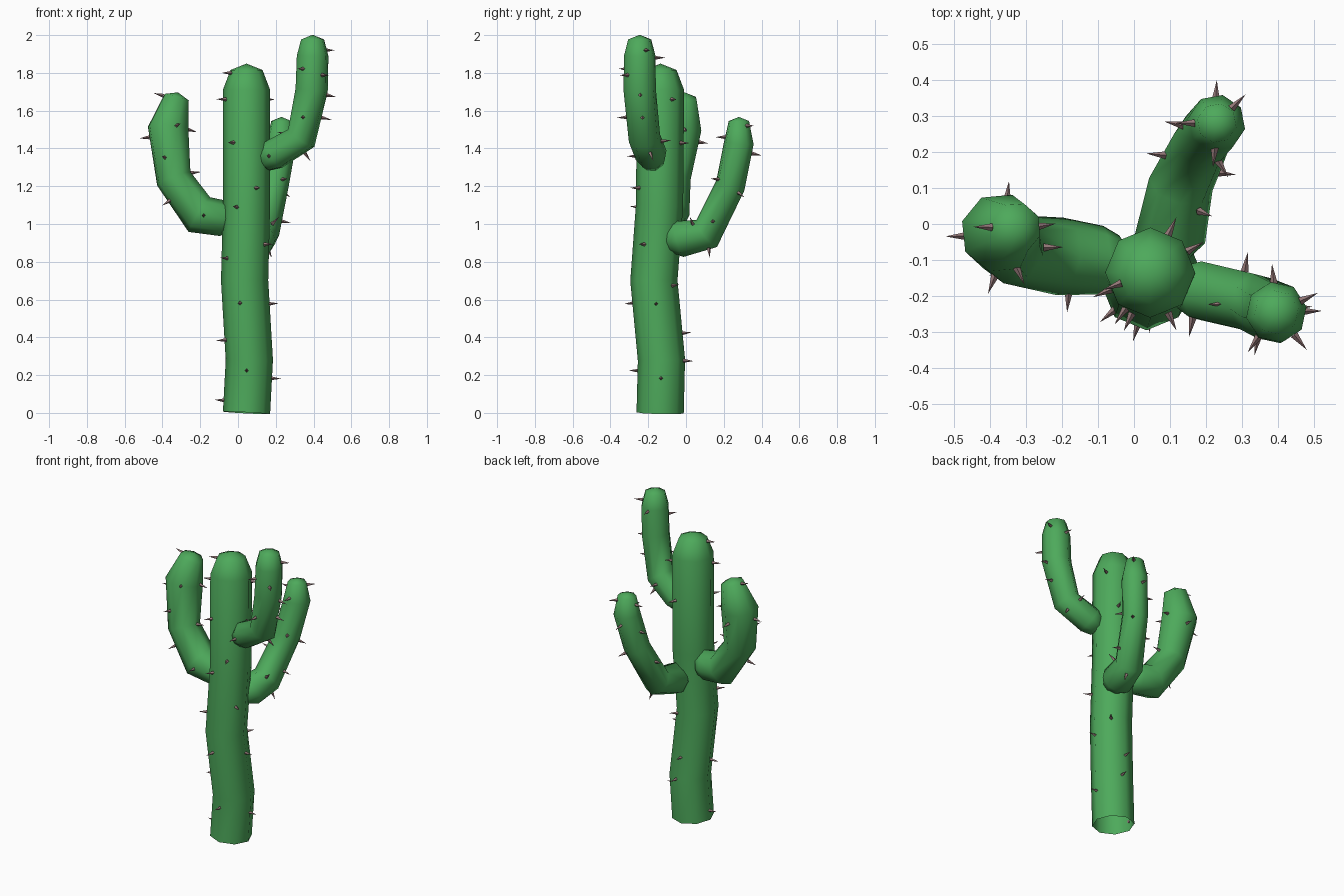
import bpy
import bmesh
from math import cos, sin, pi, radians
from mathutils import Vector

cube = bpy.data.objects.get("Cube")
if cube:
    bpy.data.objects.remove(cube, do_unlink=True)

SIDES = 8
SPINE_LENGTH = 0.055
SPINE_RADIUS = 0.011


def make_material(name, color):
    mat = bpy.data.materials.new(name)
    mat.use_nodes = True
    mat.diffuse_color = color
    mat.node_tree.nodes["Principled BSDF"].inputs["Base Color"].default_value = color
    return mat


def make_object(name, bm, mat, smooth):
    bmesh.ops.recalc_face_normals(bm, faces=bm.faces)
    mesh = bpy.data.meshes.new(name)
    bm.to_mesh(mesh)
    bm.free()
    mesh.materials.append(mat)
    obj = bpy.data.objects.new(name, mesh)
    bpy.context.collection.objects.link(obj)
    if smooth:
        bpy.ops.object.select_all(action='DESELECT')
        obj.select_set(True)
        bpy.context.view_layer.objects.active = obj
        bpy.ops.object.shade_smooth_by_angle(angle=radians(60))
    return obj


def tangent_at(points, i):
    before = points[i] - points[max(i - 1, 0)]
    after = points[min(i + 1, len(points) - 1)] - points[i]
    return (before.normalized() + after.normalized()).normalized()


def add_cap(bm, ring, tip):
    apex = bm.verts.new(tip)
    for a, b in zip(ring, ring[1:] + ring[:1]):
        bm.faces.new((a, b, apex))


def build_limb(name, path, mat, open_base=False):
    """Skin an eight-sided tube along (x, y, z, radius) stations."""
    points = [Vector(p[:3]) for p in path]
    bm = bmesh.new()
    rings = []
    side = Vector((1, 0, 0))
    for i, station in enumerate(path):
        tangent = tangent_at(points, i)
        side = (side - tangent * side.dot(tangent)).normalized()
        other = tangent.cross(side)
        rings.append([bm.verts.new(points[i] + station[3] * (side * cos(a) + other * sin(a)))
                      for a in (2 * pi * k / SIDES for k in range(SIDES))])
    for low, high in zip(rings, rings[1:]):
        for k in range(SIDES):
            n = (k + 1) % SIDES
            bm.faces.new((low[k], low[n], high[n], high[k]))
    add_cap(bm, rings[-1], points[-1] + tangent_at(points, len(path) - 1) * path[-1][3] * 0.4)
    if not open_base:
        add_cap(bm, rings[0], points[0] - tangent_at(points, 0) * path[0][3] * 0.3)
    return make_object(name, bm, mat, True)


def build_spines(name, path, spots, mat):
    """Plant cones at (height, heading in degrees), square to the limb."""
    bm = bmesh.new()
    for height, heading in spots:
        i = 0
        while i < len(path) - 2 and path[i + 1][2] < height:
            i += 1
        a, b = Vector(path[i]), Vector(path[i + 1])
        t = min(max((height - a.z) / (b.z - a.z), 0), 1)
        station = a.lerp(b, t)
        axis = (b.xyz - a.xyz).normalized()
        out = Vector((cos(radians(heading)), sin(radians(heading)), 0))
        out = (out - axis * out.dot(axis)).normalized()
        center = station.xyz + out * (station.w * 0.94 + SPINE_LENGTH / 2)
        matrix = out.to_track_quat('Z', 'Y').to_matrix().to_4x4()
        matrix.translation = center
        bmesh.ops.create_cone(bm, cap_ends=True, segments=4, radius1=SPINE_RADIUS,
                              radius2=0, depth=SPINE_LENGTH, matrix=matrix)
    return make_object(name, bm, mat, False)


green = make_material("cactus_green", (0.075, 0.40, 0.105, 1))
brown = make_material("spine_brown", (0.30, 0.19, 0.19, 1))

# Stations of each limb, from base to tip
trunk = [(0.045, -0.137, 0, 0.125), (0.06, -0.13, 0.28, 0.125),
         (0.035, -0.17, 0.7, 0.125), (0.045, -0.14, 1.1, 0.125),
         (0.045, -0.135, 1.71, 0.125), (0.045, -0.135, 1.815, 0.085)]
right_arm = [(-0.03, -0.09, 1.02, 0.06), (-0.08, -0.1, 1.03, 0.095),
             (-0.205, -0.09, 1.05, 0.108), (-0.34, -0.07, 1.24, 0.097),
             (-0.37, -0.025, 1.51, 0.112), (-0.325, -0.01, 1.67, 0.07)]
left_arm = [(0.135, -0.175, 1.33, 0.06), (0.185, -0.185, 1.365, 0.085),
            (0.335, -0.22, 1.455, 0.085), (0.39, -0.245, 1.71, 0.087),
            (0.395, -0.245, 1.89, 0.085), (0.395, -0.245, 1.977, 0.062)]
back_arm = [(0.095, -0.095, 0.9, 0.055), (0.1, -0.04, 0.92, 0.098),
            (0.13, 0.11, 0.95, 0.09), (0.19, 0.235, 1.205, 0.08),
            (0.23, 0.28, 1.43, 0.08), (0.23, 0.28, 1.545, 0.055)]

# Spine spots: height along the limb and compass heading
trunk_spots = [(0.06, 180), (0.22, -95), (0.19, 0), (0.28, 80), (0.395, 190), (0.41, 90),
               (0.595, -105), (0.57, 0), (0.66, 50), (0.81, -140), (0.89, -33), (1.08, -115),
               (1.19, -65), (1.43, -125), (1.43, 65), (1.66, -157), (1.66, 30), (1.8, 200)]
right_spots = [(1.045, -90), (1.17, 200), (1.26, 0), (1.34, -110), (1.47, 180),
               (1.53, 10), (1.5, -65), (1.45, 85), (1.66, 180)]
left_spots = [(1.36, -100), (1.44, 0), (1.46, 180), (1.43, 90), (1.58, 0), (1.57, -100),
              (1.7, 0), (1.79, -50), (1.82, -125), (1.88, 95), (1.92, 25)]
back_spots = [(0.94, -90), (0.95, 75), (1.03, 0), (1.1, 180), (1.2, 45), (1.23, -60),
              (1.32, 170), (1.39, 85), (1.46, -95), (1.5, 180), (1.52, 45)]

for name, path, spots in (("trunk", trunk, trunk_spots), ("right_arm", right_arm, right_spots),
                          ("left_arm", left_arm, left_spots), ("back_arm", back_arm, back_spots)):
    build_limb(name, path, green, open_base=(name == "trunk"))
    build_spines(name + "_spines", path, spots, brown)
